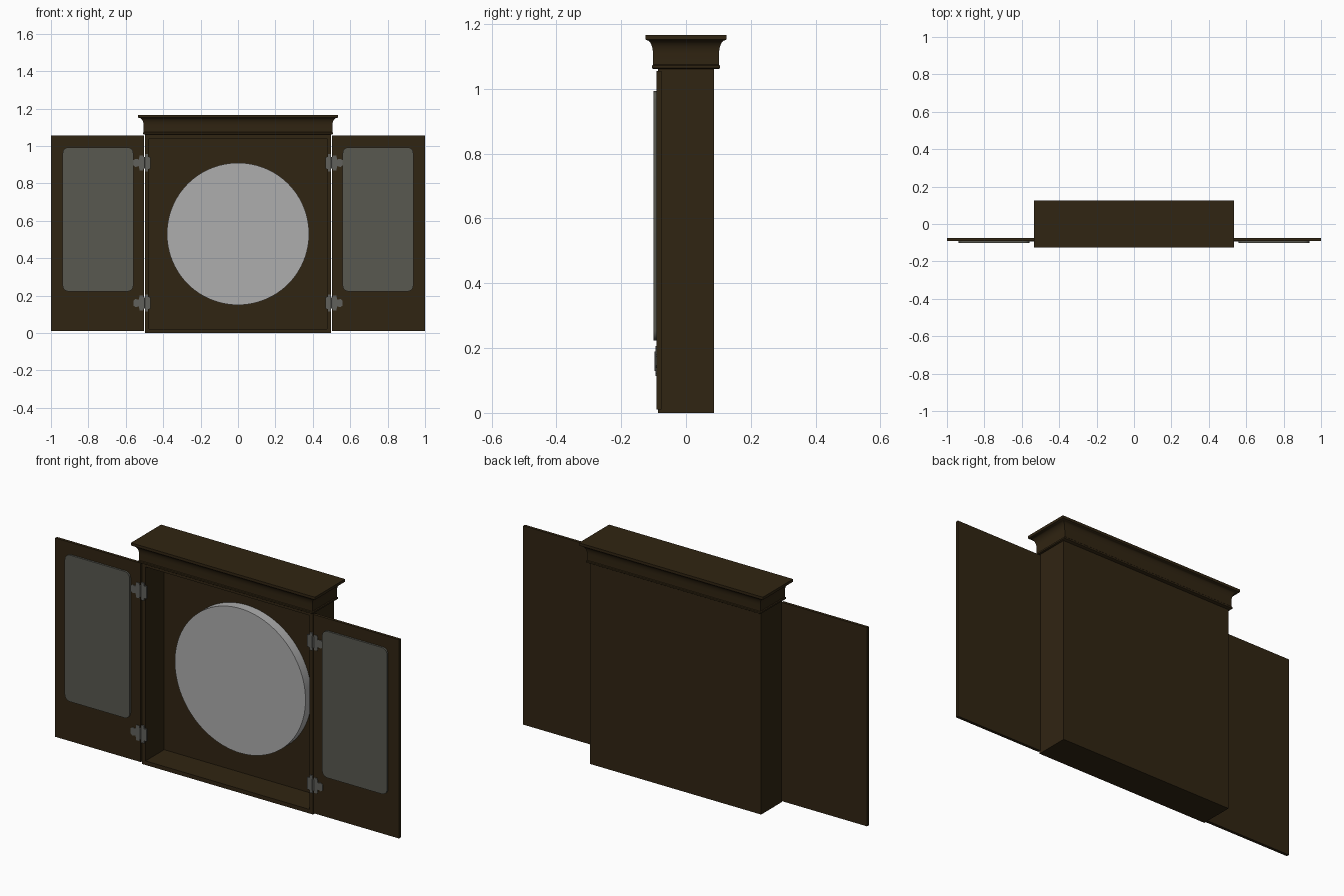
import bpy, bmesh, math

if "Cube" in bpy.data.objects:
    bpy.data.objects.remove(bpy.data.objects["Cube"])

def material(name, rgb):
    m = bpy.data.materials.new(name)
    m.diffuse_color = (*rgb, 1)
    m.use_nodes = True
    m.node_tree.nodes["Principled BSDF"].inputs["Base Color"].default_value = m.diffuse_color
    return m

WOOD = material("dark wood", (0.030, 0.018, 0.006))
SLATE = material("slate grey", (0.098, 0.098, 0.080))
METAL = material("hinge metal", (0.120, 0.120, 0.108))
PALE = material("pale grey", (0.42, 0.42, 0.42))

def finish(name, bm, mat, smooth=False):
    bmesh.ops.recalc_face_normals(bm, faces=bm.faces)
    me = bpy.data.meshes.new(name)
    bm.to_mesh(me)
    bm.free()
    me.materials.append(mat)
    ob = bpy.data.objects.new(name, me)
    bpy.context.collection.objects.link(ob)
    if smooth:
        bpy.ops.object.select_all(action='DESELECT')
        ob.select_set(True)
        bpy.context.view_layer.objects.active = ob
        bpy.ops.object.shade_smooth_by_angle(angle=math.radians(35))
    return ob

def slab(name, outline, y0, y1, mat, smooth=False):
    """Extrude an (x, z) outline from y0 to y1."""
    bm = bmesh.new()
    a = [bm.verts.new((x, y0, z)) for x, z in outline]
    b = [bm.verts.new((x, y1, z)) for x, z in outline]
    bm.faces.new(a)
    bm.faces.new(b[::-1])
    n = len(a)
    for i in range(n):
        j = (i + 1) % n
        bm.faces.new((a[i], a[j], b[j], b[i]))
    return finish(name, bm, mat, smooth)

def rect(x0, x1, z0, z1):
    return [(x0, z0), (x1, z0), (x1, z1), (x0, z1)]

def round_rect(x0, x1, z0, z1, r, seg=6):
    pts = []
    corners = [(x1 - r, z1 - r), (x0 + r, z1 - r), (x0 + r, z0 + r), (x1 - r, z0 + r)]
    for k, (cx, cz) in enumerate(corners):
        for i in range(seg + 1):
            a = math.pi / 2 * (k + i / seg)
            pts.append((cx + r * math.cos(a), cz + r * math.sin(a)))
    return pts

# Cabinet case: box with the front face inset and pushed back
bm = bmesh.new()
bmesh.ops.create_cube(bm, size=1)
for v in bm.verts:
    v.co = (v.co.x * 0.996, v.co.y * 0.174, (v.co.z + 0.5) * 1.062)
bm.normal_update()
front = min(bm.faces, key=lambda f: f.calc_center_median().y)
bmesh.ops.inset_region(bm, faces=[front], thickness=0.03)
res = bmesh.ops.extrude_discrete_faces(bm, faces=[front])
for v in res["faces"][0].verts:
    v.co.y = 0.068
finish("cabinet_case", bm, WOOD)

# Crown moulding: stacked rings following bead, frieze, cove and top fillet
profile = [(0.0, 1.062), (0.004, 1.064), (0.004, 1.072), (0.0, 1.075), (0.0, 1.108)]
for i in range(1, 8):
    a = math.pi / 2 * i / 7
    profile.append((0.025 * (1 - math.cos(a)), 1.108 + 0.042 * math.sin(a)))
profile += [(0.031, 1.153), (0.031, 1.167)]
bm = bmesh.new()
rings = []
for o, z in profile:
    hx, hy = 0.504 + o, 0.102 + o * 0.75
    rings.append([bm.verts.new((sx * hx, sy * hy, z))
                  for sx, sy in ((-1, -1), (1, -1), (1, 1), (-1, 1))])
for r0, r1 in zip(rings, rings[1:]):
    for i in range(4):
        j = (i + 1) % 4
        bm.faces.new((r0[i], r0[j], r1[j], r1[i]))
bm.faces.new(rings[0])
bm.faces.new(rings[-1])
finish("crown_moulding", bm, WOOD, True)

# Round board inside the cabinet
circle = [(0.38 * math.cos(math.tau * i / 96), 0.53 + 0.38 * math.sin(math.tau * i / 96))
          for i in range(96)]
slab("round_board", circle, 0.018, 0.068, PALE, True)

# Right-hand hinge outline: case leaf, narrow neck, stepped door leaf
half = [(0.467, 0.032), (0.480, 0.032), (0.482, 0.046), (0.498, 0.046), (0.498, 0.030),
        (0.506, 0.030), (0.508, 0.040), (0.526, 0.040), (0.530, 0.018), (0.548, 0.022),
        (0.558, 0.014)]
hinge = half + [(x, -z) for x, z in half[::-1]]

# Open doors, scoreboards and hinges on both sides
for s, side in ((-1, "left"), (1, "right")):
    flip = lambda pts, dz=0: [(s * x, z + dz) for x, z in pts]
    slab(side + "_door", flip(rect(0.502, 1.0, 0.01, 1.055)), -0.091, -0.076, WOOD)
    slab(side + "_scoreboard", flip(round_rect(0.56, 0.937, 0.223, 0.993, 0.03)),
         -0.101, -0.090, SLATE, True)
    for z, lvl in ((0.16, "lower"), (0.91, "upper")):
        slab(f"{side}_{lvl}_hinge", flip(hinge, z), -0.094, -0.086, METAL)
        # Hinge barrel
        bm = bmesh.new()
        bmesh.ops.create_cone(bm, cap_ends=True, segments=12, radius1=0.005,
                              radius2=0.005, depth=0.06)
        bmesh.ops.translate(bm, verts=bm.verts, vec=(s * 0.502, -0.092, z))
        finish(f"{side}_{lvl}_hinge_barrel", bm, METAL, True)
